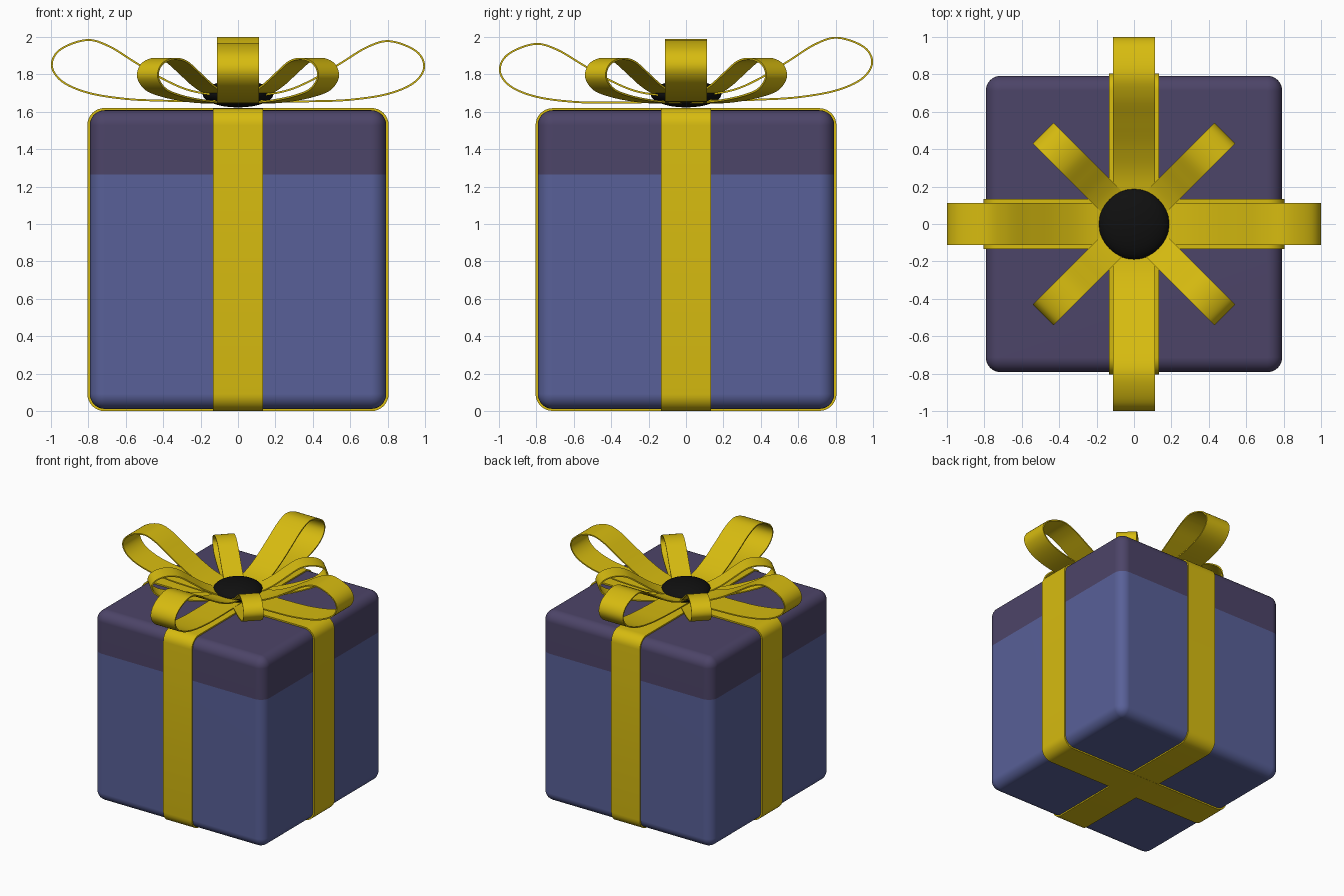
import bpy, bmesh, math
from mathutils import Vector, Matrix

if "Cube" in bpy.data.objects:
    bpy.data.objects.remove(bpy.data.objects["Cube"])


def material(name, rgb):
    m = bpy.data.materials.new(name)
    m.diffuse_color = (*rgb, 1)
    m.use_nodes = True
    m.node_tree.nodes["Principled BSDF"].inputs["Base Color"].default_value = m.diffuse_color
    return m


BLUE = material("box blue", (0.098, 0.117, 0.314))
PURPLE = material("lid purple", (0.073, 0.058, 0.138))
YELLOW = material("ribbon yellow", (0.68, 0.50, 0.005))
BLACK = material("knot black", (0.005, 0.005, 0.005))


def finish(bm, name, mat):
    bmesh.ops.recalc_face_normals(bm, faces=bm.faces)
    me = bpy.data.meshes.new(name)
    bm.to_mesh(me)
    bm.free()
    me.materials.append(mat)
    ob = bpy.data.objects.new(name, me)
    bpy.context.collection.objects.link(ob)
    bpy.ops.object.select_all(action='DESELECT')
    ob.select_set(True)
    bpy.context.view_layer.objects.active = ob
    bpy.ops.object.shade_smooth_by_angle(angle=math.radians(35))
    return ob


def half_box(name, mat, keep_top):
    """Rounded box cut at the lid seam, keeping one side."""
    bm = bmesh.new()
    bmesh.ops.create_cube(bm, size=1, matrix=Matrix.Translation((0, 0, 0.81))
                          @ Matrix.Diagonal((1.584, 1.584, 1.596, 1)))
    bmesh.ops.bevel(bm, geom=bm.edges[:], offset=0.08, segments=8,
                    profile=0.5, affect='EDGES')
    bmesh.ops.bisect_plane(bm, geom=bm.verts[:] + bm.edges[:] + bm.faces[:],
                           plane_co=(0, 0, 1.265), plane_no=(0, 0, 1),
                           clear_inner=keep_top, clear_outer=not keep_top)
    bmesh.ops.holes_fill(bm, edges=[e for e in bm.edges if e.is_boundary])
    ob = finish(bm, name, mat)
    ob.modifiers.new("even shading", 'WEIGHTED_NORMAL').keep_sharp = True


def ribbon(name, path, width, thick, angle, closed=False):
    """Sweep a thin rectangle along a path of (radius, height), turned about z."""
    bm = bmesh.new()
    n = len(path)
    rot = Matrix.Rotation(angle, 3, 'Z')
    rings = []
    for i, (r, z) in enumerate(path):
        a = path[(i - 1) % n] if closed else path[max(i - 1, 0)]
        b = path[(i + 1) % n] if closed else path[min(i + 1, n - 1)]
        t = Vector((b[0] - a[0], b[1] - a[1])).normalized()
        nr, nz = -t.y * thick / 2, t.x * thick / 2
        rings.append([bm.verts.new(rot @ Vector((r + s * nr, w * width / 2, z + s * nz)))
                      for s, w in ((1, 1), (1, -1), (-1, -1), (-1, 1))])
    for i in range(n if closed else n - 1):
        p, q = rings[i], rings[(i + 1) % n]
        for k in range(4):
            bm.faces.new((p[k], p[(k + 1) % 4], q[(k + 1) % 4], q[k]))
    if not closed:
        bm.faces.new(rings[0])
        bm.faces.new(rings[-1])
    return finish(bm, name, YELLOW)


def smooth_path(pts, steps=6):
    """Catmull-Rom curve through the points."""
    p = [Vector(v) for v in [pts[0]] + pts + [pts[-1]]]
    out = []
    for i in range(1, len(p) - 2):
        a, b, c, d = p[i - 1:i + 3]
        for k in range(steps):
            t = k / steps
            out.append(0.5 * (2 * b + (c - a) * t + (2 * a - 5 * b + 4 * c - d) * t * t
                              + (3 * b - a - 3 * c + d) * t ** 3))
    return out + [p[-1]]


def rounded_rect(hx, hz, cz, rad, seg=8):
    out = []
    for c, (sx, sz) in enumerate(((1, 1), (-1, 1), (-1, -1), (1, -1))):
        for k in range(seg + 1):
            a = math.pi / 2 * (c + k / seg)
            out.append((sx * (hx - rad) + rad * math.cos(a),
                        cz + sz * (hz - rad) + rad * math.sin(a)))
    return out


# Box and lid
half_box("box_body", BLUE, False)
half_box("box_lid", PURPLE, True)

# Ribbon bands around the box
ribbon("band_side_to_side", rounded_rect(0.798, 0.803, 0.81, 0.085), 0.266, 0.014, 0, True)
ribbon("band_front_to_back", rounded_rect(0.797, 0.802, 0.81, 0.085), 0.266, 0.014,
       math.pi / 2, True)

# Four long bow loops, each lifted slightly differently
LONG = [(0.05, 1.66), (0.2, 1.655), (0.4, 1.656), (0.6, 1.664), (0.8, 1.695), (0.94, 1.755),
        (0.995, 1.84), (0.95, 1.925), (0.81, 1.977), (0.69, 1.945), (0.55, 1.86),
        (0.4, 1.772), (0.25, 1.71), (0.05, 1.68)]
for i, (side, lift) in enumerate((("right", 0), ("back", 0.018), ("left", 0.006),
                                  ("front", -0.015))):
    path = [(r, z + lift * r / 0.8) for r, z in LONG]
    ribbon("long_loop_" + side, smooth_path(path), 0.225, 0.01, i * math.pi / 2)

# Four short bow loops on the diagonals
SHORT = [(0.05, 1.65), (0.2, 1.65), (0.35, 1.662), (0.5, 1.685), (0.62, 1.72), (0.68, 1.785),
         (0.655, 1.85), (0.57, 1.882), (0.47, 1.87), (0.37, 1.81), (0.27, 1.745),
         (0.17, 1.70), (0.05, 1.68)]
for i, side in enumerate(("back_right", "back_left", "front_left", "front_right")):
    ribbon("short_loop_" + side, smooth_path(SHORT), 0.155, 0.01,
           math.pi / 4 + i * math.pi / 2)

# Flattened knot in the middle
bm = bmesh.new()
bmesh.ops.create_uvsphere(bm, u_segments=32, v_segments=16, radius=1,
                          matrix=Matrix.Translation((0, 0, 1.695))
                          @ Matrix.Diagonal((0.19, 0.19, 0.072, 1)))
finish(bm, "bow_knot", BLACK)
